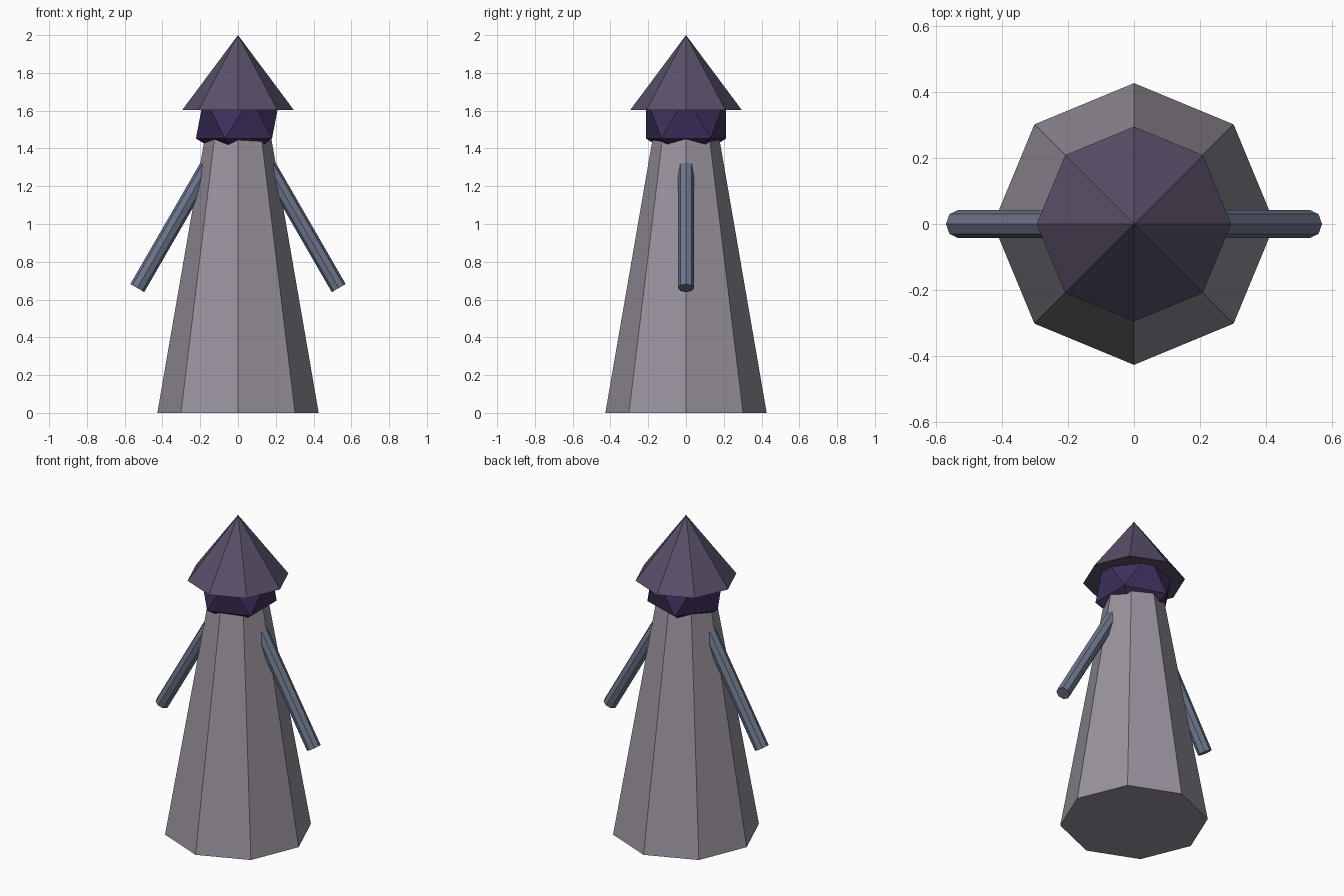
import bpy
from math import radians

if "Cube" in bpy.data.objects:
    bpy.data.objects.remove(bpy.data.objects["Cube"])


def finish(name, color):
    """Name the active object and give it a flat colour."""
    obj = bpy.context.object
    obj.name = name
    mat = bpy.data.materials.new(name + "_colour")
    mat.diffuse_color = (*color, 1)
    mat.use_nodes = True
    mat.node_tree.nodes["Principled BSDF"].inputs["Base Color"].default_value = mat.diffuse_color
    obj.data.materials.append(mat)
    return obj


def octagon_cone(name, r_bottom, r_top, z_bottom, z_top, color):
    bpy.ops.mesh.primitive_cone_add(
        vertices=8, radius1=r_bottom, radius2=r_top, depth=z_top - z_bottom,
        location=(0, 0, (z_bottom + z_top) / 2))
    return finish(name, color)


# Tapered robe and pointed hat
octagon_cone("robe", 0.427, 0.158, 0, 1.56, (0.32, 0.29, 0.34))
octagon_cone("hat", 0.295, 0, 1.604, 2.0, (0.10, 0.08, 0.14))

# Faceted head, half hidden under the hat
bpy.ops.mesh.primitive_ico_sphere_add(subdivisions=1, radius=0.249,
                                      location=(0, 0, 1.564))
finish("head", (0.05, 0.03, 0.11))

# Arms sloping out from the shoulders, upper ends sunk into the robe
for side, name in ((-1, "left_arm"), (1, "right_arm")):
    bpy.ops.mesh.primitive_cylinder_add(
        vertices=8, radius=0.0425, depth=0.853,
        location=(side * 0.32, 0, 1.03),
        rotation=(0, -side * radians(30), 0))
    finish(name, (0.15, 0.18, 0.26))
